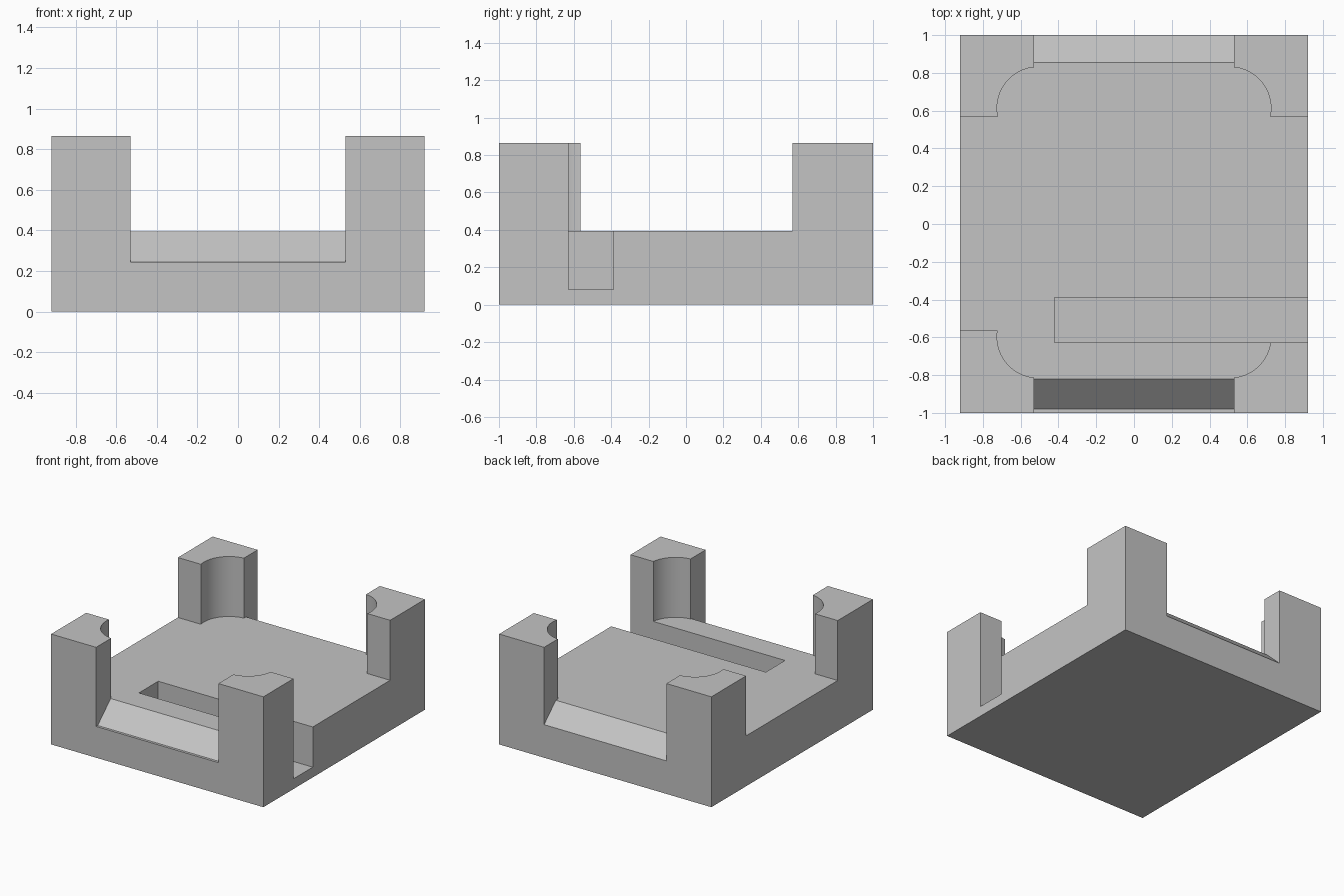
import bpy, bmesh
from math import cos, sin, asin, acos
from mathutils import Vector

cube = bpy.data.objects.get("Cube")
if cube:
    bpy.data.objects.remove(cube, do_unlink=True)

HALF_X, HALF_Y = 0.92, 1.0
FLOOR, TOP = 0.395, 0.865
GAP = 0.53            # half width of the end openings
OUT = 1.2             # cutters reach past the block

grey = bpy.data.materials.new("plain grey")
grey.use_nodes = True
colour = (0.55, 0.55, 0.55, 1)
grey.diffuse_color = colour
grey.node_tree.nodes["Principled BSDF"].inputs["Base Color"].default_value = colour


def prism(name, points, offset):
    """Extrude a flat outline along an offset into a closed solid."""
    bm = bmesh.new()
    face = bm.faces.new([bm.verts.new(p) for p in points])
    new = bmesh.ops.extrude_face_region(bm, geom=[face])["geom"]
    bmesh.ops.translate(bm, vec=Vector(offset),
                        verts=[v for v in new if isinstance(v, bmesh.types.BMVert)])
    bmesh.ops.recalc_face_normals(bm, faces=bm.faces)
    mesh = bpy.data.meshes.new(name)
    bm.to_mesh(mesh)
    bm.free()
    mesh.materials.append(grey)
    obj = bpy.data.objects.new(name, mesh)
    bpy.context.collection.objects.link(obj)
    return obj


def box(name, x0, x1, y0, y1, z0, z1):
    return prism(name, [(x0, y0, z0), (x1, y0, z0), (x1, y1, z0), (x0, y1, z0)],
                 (0, 0, z1 - z0))


def corner(edge_y, centre_y, sx, sy, steps=24):
    """Outline of the open space beside one post, from the side to the end."""
    cx, r = 0.508, 0.217
    start = asin((edge_y - centre_y) / r)
    end = acos((GAP - cx) / r)
    arc = [start + (end - start) * i / steps for i in range(steps + 1)]
    pts = [(OUT, edge_y)]
    pts += [(cx + r * cos(a), centre_y + r * sin(a)) for a in arc]
    pts[-1] = (GAP, pts[-1][1])
    pts.append((GAP, OUT))
    return [(sx * x, sy * y, FLOOR) for x, y in pts]


# Block from which the tray and its four corner posts are cut
tray = box("tray_with_posts", -HALF_X, HALF_X, -HALF_Y, HALF_Y, 0, TOP)

# Open space between the posts
back, front = (0.57, 0.614), (0.565, 0.597)
outline = (corner(*back, 1, 1) + corner(*back, -1, 1)[::-1]
           + corner(*front, -1, -1) + corner(*front, 1, -1)[::-1])
cutters = [prism("space_cutter", outline, (0, 0, 1))]

# Sloped ramps at both ends
for name, sy, inner, lip in (("front", -1, 0.82, 0.98), ("back", 1, 0.855, 1.015)):
    rise = FLOOR - 0.245
    profile = [(OUT, 0.245), (lip, 0.245), (inner - 0.5 * (lip - inner), FLOOR + 0.5 * rise),
               (OUT, FLOOR + 0.5 * rise)]
    cutters.append(prism(name + "_ramp_cutter",
                         [(-GAP, sy * y, z) for y, z in profile], (2 * GAP, 0, 0)))

# Deep slot that opens on the left side
cutters.append(box("slot_cutter", -0.42, OUT, -0.627, -0.388, 0.08, 1.3))

bpy.context.view_layer.objects.active = tray
for cutter in cutters:
    mod = tray.modifiers.new(cutter.name, "BOOLEAN")
    mod.operation = "DIFFERENCE"
    mod.solver = "EXACT"
    mod.object = cutter
    bpy.ops.object.modifier_apply(modifier=mod.name)
    bpy.data.objects.remove(cutter, do_unlink=True)

# Smooth hollows, crisp edges
bpy.ops.object.select_all(action="DESELECT")
tray.select_set(True)
bpy.ops.object.shade_smooth_by_angle()
